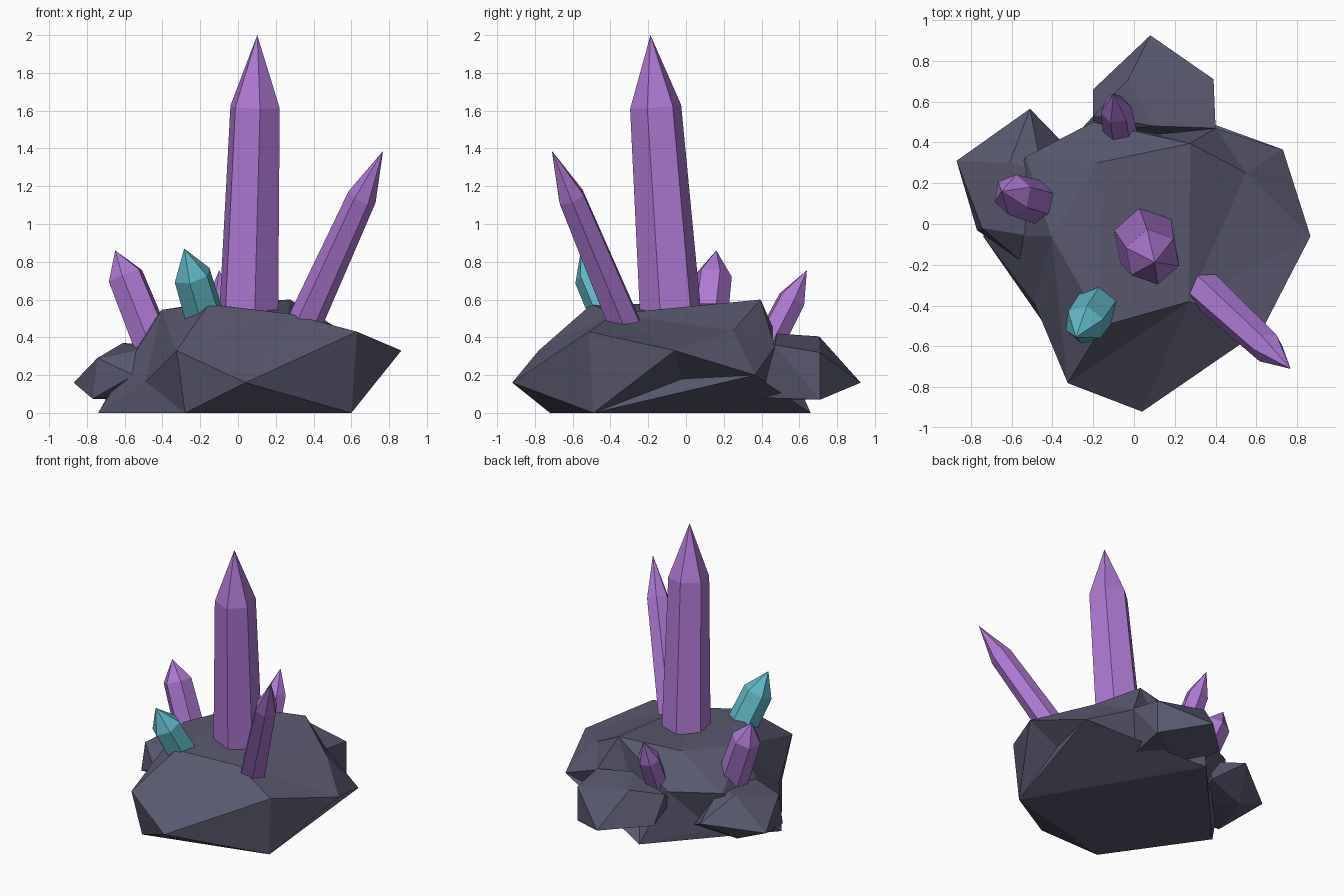
import bpy, bmesh, math
from mathutils import Vector

if "Cube" in bpy.data.objects:
    bpy.data.objects.remove(bpy.data.objects["Cube"])


def material(name, rgb):
    m = bpy.data.materials.new(name)
    m.diffuse_color = (*rgb, 1)
    m.use_nodes = True
    m.node_tree.nodes["Principled BSDF"].inputs["Base Color"].default_value = m.diffuse_color
    return m


STONE = material("dark stone", (0.10, 0.10, 0.16))
PURPLE = material("purple crystal", (0.42, 0.19, 0.65))
TEAL = material("teal crystal", (0.12, 0.48, 0.56))


def add_object(name, bm, mat):
    bmesh.ops.recalc_face_normals(bm, faces=bm.faces)
    mesh = bpy.data.meshes.new(name)
    bm.to_mesh(mesh)
    bm.free()
    mesh.materials.append(mat)
    bpy.context.collection.objects.link(bpy.data.objects.new(name, mesh))


def rock(name, corners, dents=(), centre=(0, 0, .2)):
    """Faceted boulder: convex hull around its corners; dent corners are
    pushed out while the hull forms, then set back to make hollows."""
    bm = bmesh.new()
    centre = Vector(centre)
    for p in corners:
        bm.verts.new(p)
    set_back = []
    for *p, push in dents:
        p = Vector(p)
        set_back.append((bm.verts.new(centre + (p - centre) * push), p))
    hull = bmesh.ops.convex_hull(bm, input=bm.verts[:])
    for v, p in set_back:
        v.co = p
    loose = {g for g in hull["geom_interior"] if isinstance(g, bmesh.types.BMVert)}
    bmesh.ops.delete(bm, geom=list(loose), context='VERTS')
    add_object(name, bm, STONE)


def crystal(name, mat, base, tip, r_base, r_shoulder, shoulder, turn):
    """Six-sided, slightly tapered shaft with a pointed end, along base -> tip."""
    base, tip = Vector(base), Vector(tip)
    axis = tip - base
    rot = Vector((0, 0, 1)).rotation_difference(axis)
    bm = bmesh.new()

    def ring(r, t):
        angles = [math.radians(turn + 60 * i) for i in range(6)]
        return [bm.verts.new(base + axis * t + rot @ Vector((r * math.cos(a), r * math.sin(a), 0)))
                for a in angles]

    low, high = ring(r_base, 0), ring(r_shoulder, shoulder)
    point = bm.verts.new(tip)
    bm.faces.new(low)
    for i in range(6):
        j = (i + 1) % 6
        bm.faces.new((low[i], low[j], high[j], high[i]))
        bm.faces.new((high[i], high[j], point))
    add_object(name, bm, mat)


# Main boulder: top, middle belt, foot, then the hollowed corners
rock("main_rock", [
    (-.405, -.06, .545), (-.155, -.50, .575),
    (.275, .395, .60), (-.18, .30, .58),
    (.865, -.06, .33), (.73, .365, .20), (.63, -.515, .43),
    (.04, -.92, .16), (.42, -.64, .16), (-.325, -.78, .33),
    (-.53, .33, .37), (-.20, .50, .36), (.40, .47, .35),
    (.60, -.49, 0), (-.28, -.72, 0), (-.74, -.06, 0), (-.08, .66, 0)],
    dents=[(-.49, -.385, .165, 1.25), (.27, -.38, .525, 1.25), (.55, .25, .435, 1.12),
           (.14, -.575, .41, 1.12), (.66, -.02, .18, 1.15),
           (.06, .455, .13, 1.5), (-.42, .29, .06, 1.4)])

# Smaller boulders leaning on it
rock("back_rock", [
    (.08, .925, .16), (.39, .71, .32), (.39, .71, .07), (-.03, .705, .405),
    (-.20, .66, .17), (-.20, .53, .35), (.40, .47, .36), (.10, .48, .42),
    (-.20, .45, .28), (.32, .40, .08), (-.05, .45, .07)])
rock("left_rock", [
    (-.87, .31, .16), (-.745, -.02, .29), (-.77, -.03, .075), (-.61, .30, .37),
    (-.51, .565, .23), (-.55, -.185, .20), (-.50, -.06, .34), (-.45, .25, .36),
    (-.40, .05, .10), (-.65, .33, .07), (-.35, .40, .12)])

# Crystals
crystal("tall_crystal", PURPLE, (.053, -.073, .40), (.102, -.188, 2.0), .168, .138, .7625, 41)
crystal("right_crystal", PURPLE, (.295, -.275, .35), (.768, -.71, 1.387), .096, .078, .765, 0)
crystal("left_crystal", PURPLE, (-.445, .10, .35), (-.65, .16, .86), .108, .10, .735, 20)
crystal("back_crystal", PURPLE, (-.065, .42, .33), (-.10, .64, .755), .083, .077, .64, 10)
crystal("teal_crystal", TEAL, (-.145, -.35, .40), (-.285, -.555, .87), .11, .103, .70, 20)
